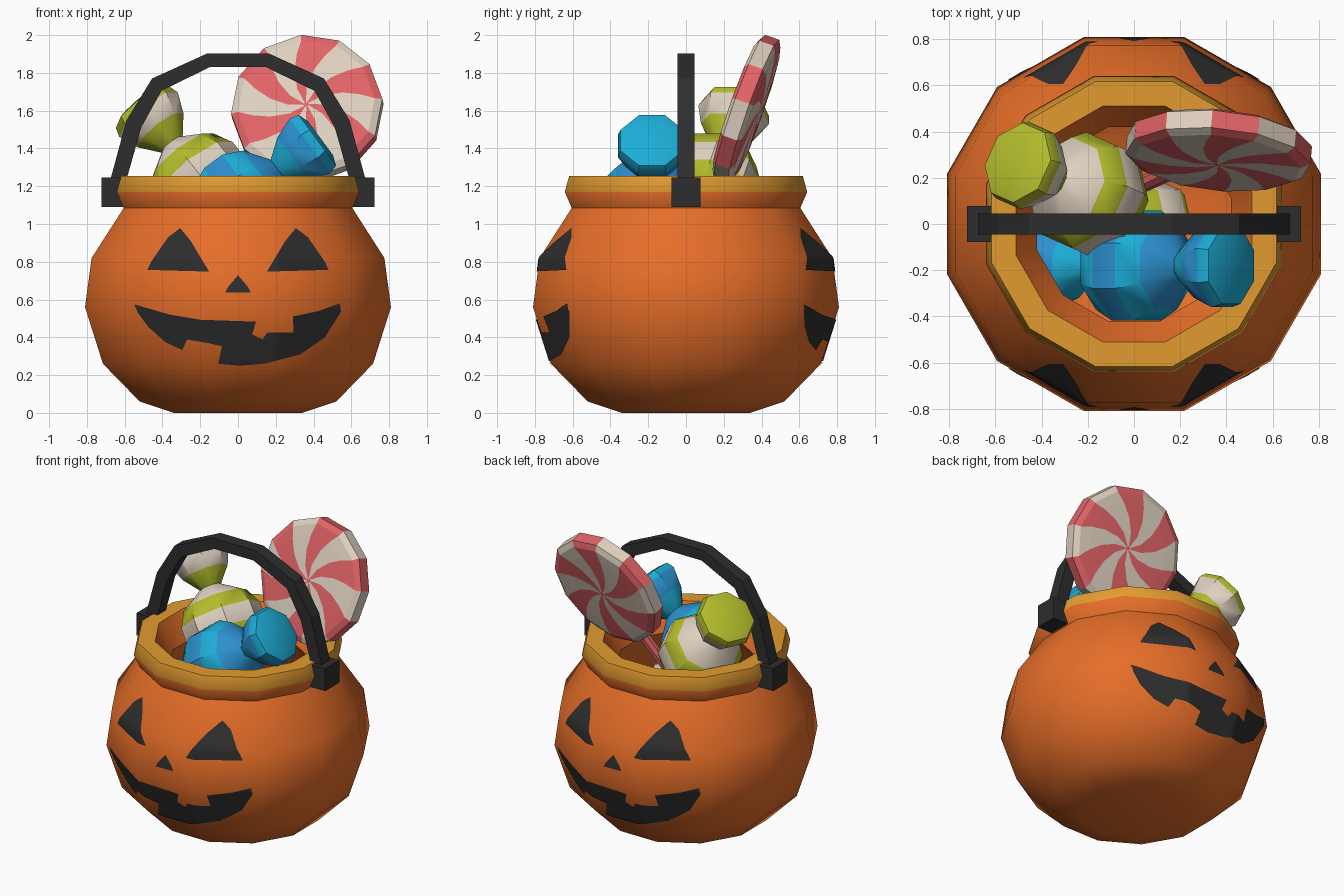
import bpy, bmesh, math
from mathutils import Vector, Matrix
from mathutils.bvhtree import BVHTree

if "Cube" in bpy.data.objects:
    bpy.data.objects.remove(bpy.data.objects["Cube"])


def mat(name, r, g, b):
    m = bpy.data.materials.new(name)
    m.diffuse_color = (r, g, b, 1)
    m.use_nodes = True
    m.node_tree.nodes["Principled BSDF"].inputs["Base Color"].default_value = m.diffuse_color
    return m


ORANGE = mat("orange", 0.79, 0.155, 0.022)
GOLD = mat("gold", 0.76, 0.33, 0.03)
BLACK = mat("black", 0.027, 0.027, 0.027)
CREAM = mat("cream", 0.74, 0.64, 0.53)
RED = mat("red", 0.76, 0.125, 0.135)
GREEN = mat("green", 0.45, 0.51, 0.025)
CYAN = mat("light blue", 0.012, 0.42, 0.68)
BLUE = mat("mid blue", 0.025, 0.28, 0.62)


def finish(bm, name, mats, smooth=None):
    me = bpy.data.meshes.new(name)
    bm.to_mesh(me)
    bm.free()
    for m in mats:
        me.materials.append(m)
    ob = bpy.data.objects.new(name, me)
    bpy.context.collection.objects.link(ob)
    if smooth:
        me.polygons.foreach_set("use_smooth", [True] * len(me.polygons))
        me.set_sharp_from_angle(angle=math.radians(smooth))
    return ob


def lathe(name, rings, n, mats, rule, matrix=Matrix(), start=0.0, smooth=None):
    """rings: (radius, height, twist); rule(segment, column) gives the material."""
    bm = bmesh.new()
    rows = []
    for r, z, tw in rings:
        rows.append([bm.verts.new((r * math.cos(start + tw + k * math.tau / n),
                                   r * math.sin(start + tw + k * math.tau / n), z))
                     for k in range(n)])
    for s in range(len(rows) - 1):
        for k in range(n):
            j = (k + 1) % n
            f = bm.faces.new((rows[s][k], rows[s][j], rows[s + 1][j], rows[s + 1][k]))
            f.material_index = rule(s, k)
    bm.faces.new(rows[0]).material_index = rule(0, 0)
    bm.faces.new(rows[-1]).material_index = rule(len(rows) - 2, 0)
    bmesh.ops.recalc_face_normals(bm, faces=bm.faces)
    bm.transform(matrix)
    return finish(bm, name, mats, smooth)


def along(center, direction):
    return Matrix.Translation(center) @ Vector(direction).to_track_quat('Z', 'Y').to_matrix().to_4x4()


# Bucket: twelve-sided shell with rim and hollow inside (half widths across flats)
profile = [(0.34, 0), (0.52, 0.06), (0.715, 0.26), (0.81, 0.56), (0.775, 0.82), (0.605, 1.085),
           (0.642, 1.17), (0.618, 1.255), (0.51, 1.255), (0.42, 1.085), (0.60, 0.80),
           (0.68, 0.56), (0.60, 0.30), (0.40, 0.10)]
c15 = math.cos(math.radians(15))
bucket = lathe("bucket", [(r / c15, z, 0) for r, z in profile], 12, [ORANGE, GOLD],
               lambda s, k: 1 if s in (6, 7) else 0, start=math.radians(15), smooth=45)

# Painted face: thin plates wrapped on the bucket, front and back
eye = [(-0.48, 0.757), (-0.46, 0.80), (-0.37, 0.93), (-0.306, 0.978), (-0.25, 0.91), (-0.153, 0.748)]
nose = [(-0.068, 0.637), (-0.05, 0.67), (0, 0.728), (0.05, 0.67), (0.068, 0.637)]
mouth = [(-0.55, 0.575), (-0.36, 0.52), (-0.2, 0.493), (0.095, 0.483), (0.075, 0.415), (0.13, 0.39),
         (0.155, 0.425), (0.295, 0.425), (0.29, 0.51), (0.43, 0.54), (0.54, 0.58), (0.545, 0.535),
         (0.46, 0.40), (0.33, 0.31), (0.14, 0.26), (0.01, 0.25), (-0.105, 0.26), (-0.085, 0.352),
         (-0.15, 0.368), (-0.27, 0.388), (-0.295, 0.332), (-0.385, 0.375), (-0.475, 0.455),
         (-0.53, 0.53)]
tmp = bmesh.new()
tmp.from_mesh(bucket.data)
tree = BVHTree.FromBMesh(tmp)
tmp.free()


def plate(name, pts, turn):
    bm = bmesh.new()
    bm.faces.new([bm.verts.new((x, 0, z)) for x, z in pts])
    bm.normal_update()
    bmesh.ops.triangulate(bm, faces=bm.faces[:])
    for axis in (0, 2):
        lo = min(v.co[axis] for v in bm.verts)
        hi = max(v.co[axis] for v in bm.verts)
        for i in range(1, math.ceil((hi - lo) / 0.02)):
            co, no = Vector(), Vector()
            co[axis], no[axis] = lo + i * 0.02, 1
            bmesh.ops.bisect_plane(bm, geom=bm.verts[:] + bm.edges[:] + bm.faces[:],
                                   plane_co=co, plane_no=no, dist=1e-5)
    bm.normal_update()
    for f in bm.faces:
        if f.normal.y > 0:
            f.normal_flip()
    for v in bm.verts:
        hit = tree.ray_cast(Vector((v.co.x, -5, v.co.z)), Vector((0, 1, 0)))[0]
        v.co.y = hit.y - 0.006
    bm.transform(Matrix.Rotation(turn, 4, 'Z'))
    finish(bm, name, [BLACK], 45)


for side, turn in (("front", 0), ("back", math.pi)):
    plate(side + "_left_eye", eye, turn)
    plate(side + "_right_eye", [(-x, z) for x, z in eye], turn)
    plate(side + "_nose", nose, turn)
    plate(side + "_mouth", mouth, turn)

# Handle: flat-sided arch
outer = [(-0.685, 1.2), (-0.59, 1.55), (-0.455, 1.77), (-0.165, 1.902)]
inner = [(-0.60, 1.2), (-0.513, 1.51), (-0.405, 1.705), (-0.15, 1.83)]
outer += [(-x, z) for x, z in reversed(outer)]
inner += [(-x, z) for x, z in reversed(inner)]
bm = bmesh.new()
sections = [[bm.verts.new((x, y, z)) for (x, z), y in
             ((o, -0.045), (o, 0.045), (i, 0.045), (i, -0.045))] for o, i in zip(outer, inner)]
for a, b in zip(sections, sections[1:]):
    for k in range(4):
        bm.faces.new((a[k], a[(k + 1) % 4], b[(k + 1) % 4], b[k]))
bm.faces.new(sections[0])
bm.faces.new(sections[-1])
bmesh.ops.recalc_face_normals(bm, faces=bm.faces)
finish(bm, "handle", [BLACK])

# Handle mounts
for name, sx in (("left_mount", -1), ("right_mount", 1)):
    bm = bmesh.new()
    bmesh.ops.create_cube(bm, size=1, matrix=Matrix.Translation((sx * 0.665, 0, 1.168))
                          @ Matrix.Diagonal((0.116, 0.155, 0.155, 1)))
    finish(bm, name, [BLACK])


# Wrapped candies: banded ball with a flared, rounded twist at each end
def candy(name, center, direction, mats, R):
    half = [(0.06, R * 0.97), (0.16, R * 0.78), (0.25, 0.07), (0.35, 0.15),
            (0.46, 0.195), (0.51, 0.18), (0.53, 0.12)]
    rings = [(r, -t, 0) for t, r in reversed(half)] + [(r, t, 0) for t, r in half]
    bands = [0, 0, 1, 0, 1, 0, 1, 0, 1, 0, 1, 0, 0]
    lathe(name, rings, 8, mats, lambda s, k: bands[s], along(center, direction), math.pi / 8, 40)


candy("green_candy", (-0.20, 0.13, 1.23), (-0.29, 0.13, 0.37), [GREEN, CREAM], 0.27)
candy("blue_candy", (0.01, -0.18, 1.14), (0.42, 0, 0.31), [CYAN, BLUE], 0.265)

# Lollipop: twelve-sided disc with swirled wedges, tilted back
u = Vector((1, -0.09, 0)).normalized()
v = Vector((0.03, 0.33, 0.945))
v = (v - u * v.dot(u)).normalized()
w = u.cross(v)
center = Vector((0.367, 0.32, 1.61))
frame = Matrix.Translation(center) @ Matrix((u, v, w)).transposed().to_4x4()
face = [(0.012, 0.07, 0.6), (0.10, 0.07, 0.42), (0.20, 0.068, 0.24), (0.29, 0.065, 0.1),
        (0.365, 0.06, 0), (0.403, 0.04, 0)]
lathe("lollipop", face + [(r, -z, t) for r, z, t in reversed(face)], 12, [RED, CREAM],
      lambda s, k: k % 2, frame, math.radians(66))

# Lollipop stick
d = (-v * 0.85 - u * 0.5).normalized()
lathe("lollipop_stick", [(0.036, 0.36, 0), (0.036, 0.95, 0)], 8, [RED],
      lambda s, k: 0, along(center, d))
